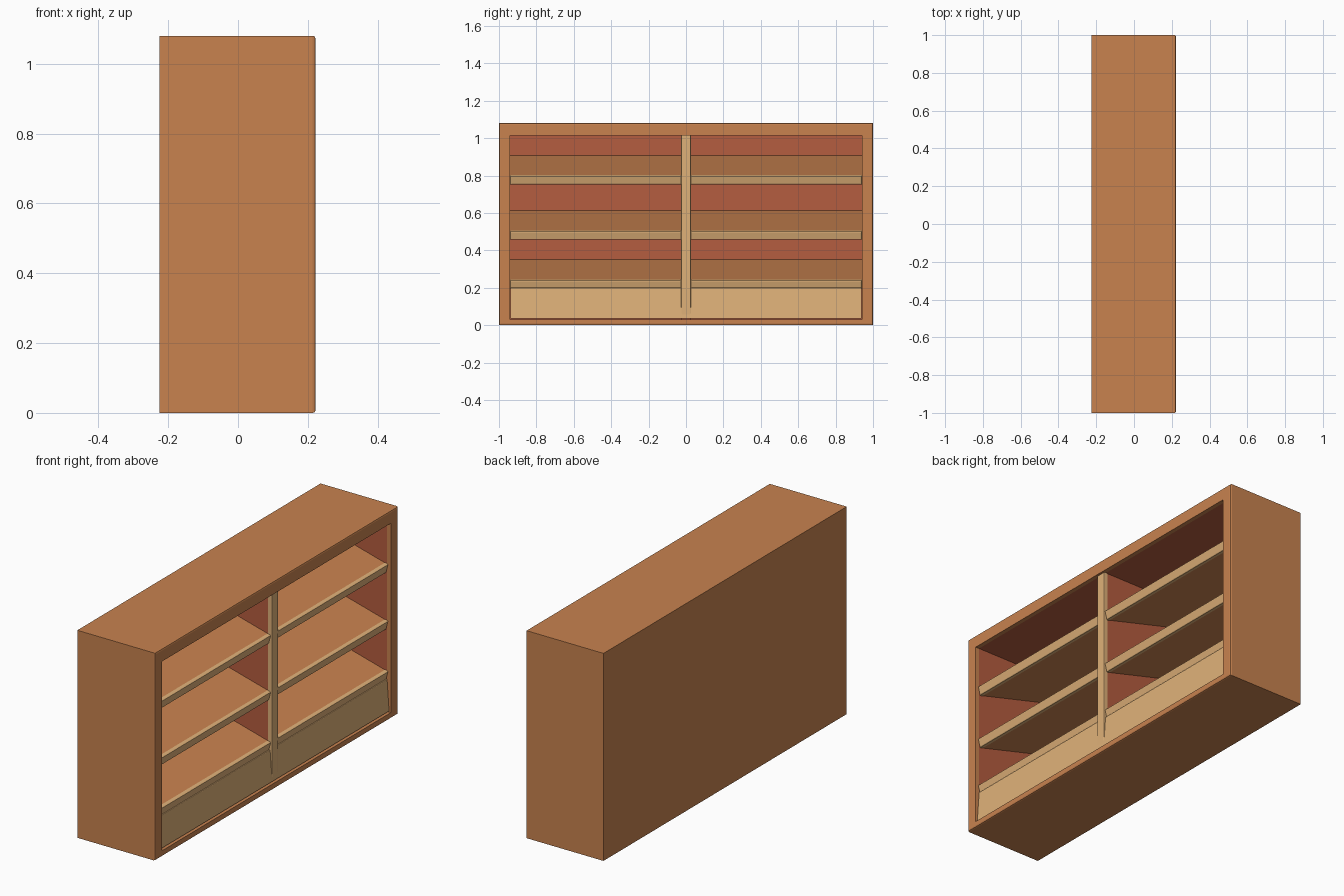
import bpy, bmesh, math
from mathutils import Matrix

if "Cube" in bpy.data.objects:
    bpy.data.objects.remove(bpy.data.objects["Cube"])


def material(name, rgb):
    m = bpy.data.materials.new(name)
    m.diffuse_color = (*rgb, 1)
    m.use_nodes = True
    m.node_tree.nodes["Principled BSDF"].inputs["Base Color"].default_value = m.diffuse_color
    return m


ORANGE = material("orange_wood", (0.58, 0.225, 0.078))
TAN = material("pale_wood", (0.74, 0.44, 0.19))
RED = material("red_wood", (0.46, 0.11, 0.05))


def finish(name, bm, mats):
    bmesh.ops.recalc_face_normals(bm, faces=bm.faces)
    me = bpy.data.meshes.new(name)
    bm.to_mesh(me)
    bm.free()
    for m in mats:
        me.materials.append(m)
    ob = bpy.data.objects.new(name, me)
    bpy.context.collection.objects.link(ob)
    return ob


def box(name, x, y, z, mat, bevel=0, tilt=0, origin=(0, 0, 0)):
    """Box from three (min, max) ranges, tilted about y and moved to origin."""
    bm = bmesh.new()
    bmesh.ops.create_cube(bm, size=1)
    for v in bm.verts:
        v.co = [r[0] + (c + 0.5) * (r[1] - r[0]) for c, r in zip(v.co, (x, y, z))]
    if bevel:
        edges = [e for e in bm.edges if all(v.co.x > x[1] - 1e-5 for v in e.verts)]
        bmesh.ops.bevel(bm, geom=edges, offset=bevel, segments=2, profile=0.5, affect='EDGES')
    bm.transform(Matrix.Translation(origin) @ Matrix.Rotation(tilt, 4, 'Y'))
    return finish(name, bm, [mat])


# Case: nested rectangles (x, half width, bottom, top, material) from back to cavity
loops = [
    (-0.225, 1.0, 0.0, 1.08, 0),
    (0.214, 1.0, 0.0, 1.08, 0),
    (0.220, 0.998, 0.002, 1.078, 0),
    (0.222, 0.992, 0.008, 1.072, 0),
    (0.222, 0.94, 0.03, 1.015, 0),
    (0.200, 0.94, 0.03, 1.015, 0),
    (-0.212, 0.94, 0.03, 1.015, 1),
]
bm = bmesh.new()
rings = [[bm.verts.new((x, y, z)) for y, z in ((-w, lo), (w, lo), (w, hi), (-w, hi))]
         for x, w, lo, hi, _ in loops]
for a, b, spec in zip(rings, rings[1:], loops[1:]):
    for i in range(4):
        j = (i + 1) % 4
        bm.faces.new((a[i], a[j], b[j], b[i])).material_index = spec[4]
bm.faces.new(rings[0])
bm.faces.new(rings[-1]).material_index = 1
finish("case", bm, [ORANGE, RED])

# Centre divider with its pale front post
box("divider", (-0.212, 0.195), (-0.024, 0.024), (0.03, 1.015), RED)
box("divider_post", (0.19, 0.213), (-0.026, 0.026), (0.04, 1.015), TAN, 0.004)

# Plinth panel below the lowest shelves, leaning back slightly
box("plinth_panel", (-0.02, 0), (-0.938, 0.938), (0, 0.165), TAN, 0.003,
    math.radians(-4), (0.2145, 0, 0.036))

# Sloping shelves with pale rounded lips, three in each bay
SLOPE = math.radians(15)
for level, z in zip(("lower", "middle", "upper"), (0.238, 0.500, 0.795)):
    for side, y in (("left", (-0.94, -0.024)), ("right", (0.024, 0.94))):
        at = (0.208, 0, z)
        box(f"{level}_shelf_{side}", (-0.433, -0.02), y, (-0.045, 0), ORANGE, 0, SLOPE, at)
        box(f"{level}_lip_{side}", (-0.02, 0), y, (-0.046, 0.002), TAN, 0.006, SLOPE, at)
